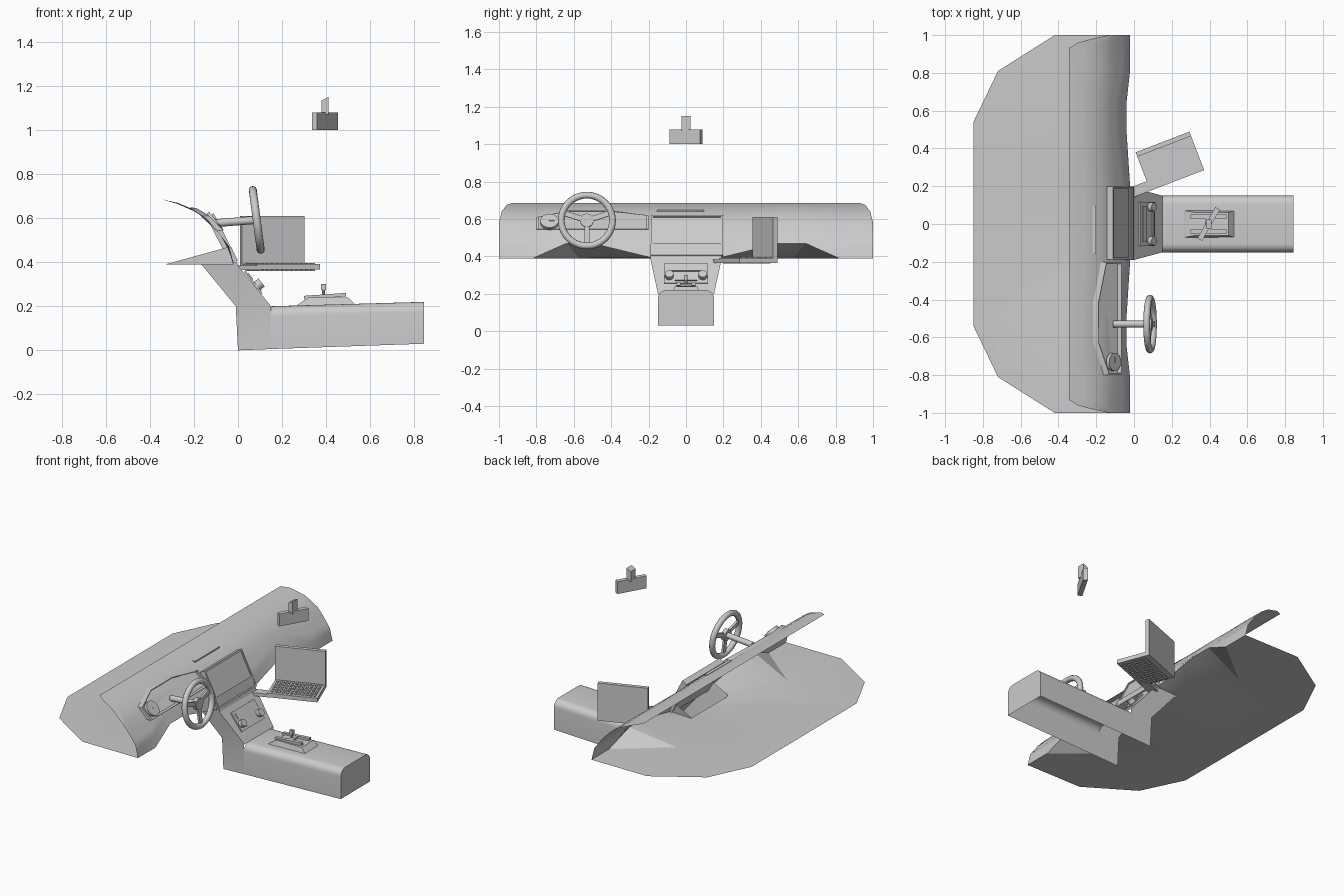
import bpy, bmesh, math
from mathutils import Matrix, Vector

cube = bpy.data.objects.get("Cube")
if cube:
    bpy.data.objects.remove(cube, do_unlink=True)

grey = bpy.data.materials.new("plain grey")
grey.use_nodes = True
grey.diffuse_color = (0.6, 0.6, 0.6, 1)
grey.node_tree.nodes["Principled BSDF"].inputs["Base Color"].default_value = (0.6, 0.6, 0.6, 1)

T = Matrix.Translation


def turn(deg, axis):
    return Matrix.Rotation(math.radians(deg), 4, axis)


def finish(name, bm, frame=None, angle=35):
    mesh = bpy.data.meshes.new(name)
    bm.to_mesh(mesh)
    bm.free()
    obj = bpy.data.objects.new(name, mesh)
    bpy.context.collection.objects.link(obj)
    mesh.materials.append(grey)
    if frame:
        obj.matrix_world = frame
    bpy.ops.object.select_all(action='DESELECT')
    obj.select_set(True)
    bpy.context.view_layer.objects.active = obj
    bpy.ops.object.shade_smooth_by_angle(angle=math.radians(angle))
    return obj


def box(name, center, size, frame=None):
    bm = bmesh.new()
    bmesh.ops.create_cube(bm, size=1, matrix=T(center) @ Matrix.Diagonal((*size, 1)))
    return finish(name, bm, frame)


def rod(name, center, radius, depth, frame=None, sides=20):
    bm = bmesh.new()
    bmesh.ops.create_cone(bm, cap_ends=True, segments=sides, radius1=radius,
                          radius2=radius, depth=depth, matrix=T(center))
    return finish(name, bm, frame)


def shell(name, verts, faces, mirror=False, angle=35):
    """Open sheet; optionally mirrored over the y = 0 plane."""
    bm = bmesh.new()
    for sign in ((1, -1) if mirror else (1,)):
        vs = [bm.verts.new((x, sign * y, z)) for x, y, z in verts]
        for f in faces:
            bm.faces.new([vs[i] for i in (f if sign == 1 else f[::-1])])
    bmesh.ops.remove_doubles(bm, verts=bm.verts, dist=1e-5)
    return finish(name, bm, None, angle)


def lerp(table, v):
    """Piecewise linear lookup."""
    for (a, p), (b, q) in zip(table, table[1:]):
        if v <= b:
            return p + (q - p) * max(0, (v - a) / (b - a))
    return table[-1][1]


# Windscreen shelf with a raised knee bump on each side
Z = 0.39
shell("windscreen_shelf",
      [(-.85, 0, Z), (-.85, .54, Z), (-.72, .81, Z), (-.42, 1, Z), (-.02, 1, Z), (-.02, .82, Z),
       (-.04, .64, .47), (-.04, .5, .47), (-.02, .19, .395), (-.17, .19, Z), (-.33, .57, Z), (-.17, 0, Z)],
      [(11, 9, 10, 1, 0), (10, 3, 2, 1), (10, 5, 4, 3), (10, 6, 5), (10, 7, 6), (9, 8, 7, 10)],
      mirror=True, angle=20)

# Curved dashboard sheet, trimmed at its corners and over the knees
PROFILE = [(.39, -.02), (.47, -.04), (.51, -.07), (.55, -.1), (.6, -.145),
           (.64, -.205), (.67, -.275), (.685, -.345)]
LOWER = [(0, .395), (.19, .395), (.5, .47), (.64, .47), (.82, Z), (1, Z)]
UPPER = [(0, .685), (.93, .685), (.96, .675), (.985, .64), (1, .58)]


def dash_x(z):
    return lerp(PROFILE, z)


stations = sorted({s * y for y in (.19, .5, .64, .82, .93, .96, .985, 1) for s in (1, -1)})
ROWS = 14
bm = bmesh.new()
grid = []
for y in stations:
    lo, hi = lerp(LOWER, abs(y)), lerp(UPPER, abs(y))
    zs = [lo + (hi - lo) * i / ROWS for i in range(ROWS + 1)]
    grid.append([bm.verts.new((dash_x(z), y, z)) for z in zs])
for a, b in zip(grid, grid[1:]):
    for i in range(ROWS):
        bm.faces.new((a[i], b[i], b[i + 1], a[i + 1]))
finish("dashboard", bm, None, 60)

# Instrument hood: raised rim around a recessed panel
rim = [(-.8, .545), (-.8, .61), (-.63, .645), (-.41, .645), (-.2, .62), (-.2, .545)]
n = len(rim)
verts = []
for lift, shrink in ((-.005, 1), (.03, 1), (.03, .96), (.01, .96)):
    verts += [(dash_x(z) + lift, -.5 + (y + .5) * shrink, .59 + (z - .59) * (1.6 * shrink - .6))
              for y, z in rim]
faces = [(r * n + i, r * n + (i + 1) % n, (r + 1) * n + (i + 1) % n, (r + 1) * n + i)
         for r in range(3) for i in range(n)]
shell("instrument_hood", verts, faces + [tuple(range(3 * n, 4 * n))[::-1]])

# Gauge with needle
gauge = T((-.108, -.73, .585)) @ turn(50, 'Y')
rod("gauge", (0, 0, 0), .048, .02, gauge, 28)
box("gauge_needle", (0, .012, .012), (.006, .03, .005), gauge)

# Centre screen
screen = T((-.068, 0, .508)) @ turn(63, 'Y')
box("centre_screen", (0, .005, -.008), (.24, .385, .03), screen)
for s in (1, -1):
    box("screen_side_rim", (0, .005 + s * .187, .01), (.24, .01, .008), screen)
    box("screen_end_rim", (s * .115, .005, .01), (.01, .385, .008), screen)
box("dash_vent", (-.21, -.03, .645), (.02, .25, .008))

# Centre stack sides and front
shell("centre_stack",
      [(-.17, .19, .395), (-.01, .15, .2), (0, .15, 0), (.15, .15, .006), (.15, .15, .2),
       (0, .19, .385), (-.03, .19, .47), (.15, 0, .2), (0, 0, .385), (-.03, 0, .47)],
      [(0, 6, 5, 1), (1, 5, 4), (1, 4, 3, 2), (5, 8, 7, 4), (6, 9, 8, 5)], mirror=True, angle=15)

# Radio plate with knobs
radio = T((.07, 0, .3025)) @ turn(52.9, 'Y')
box("radio_plate", (-.005, 0, .003), (.13, .235, .008), radio)
box("radio_display", (-.035, 0, .009), (.035, .19, .006), radio)
box("radio_slot", (.04, 0, .009), (.012, .12, .006), radio)
for s in (1, -1):
    rod("radio_knob", (.018, s * .09, .018), .023, .03, radio)

# Tunnel console, open underneath, with rounded shoulders and an end wall
bm = bmesh.new()
rings = []
for x, foot, top in ((.148, .006, .2), (.845, .03, .22)):
    arc = [(.105 + .045 * math.cos(a), top - .045 + .045 * math.sin(a))
           for a in (math.pi / 2 * i / 6 for i in range(7))]
    half = [(.15, foot)] + arc
    outline = half + [(-y, z) for y, z in reversed(half)]
    rings.append([bm.verts.new((x, y, z)) for y, z in outline])
for i in range(len(rings[0]) - 1):
    bm.faces.new((rings[0][i], rings[1][i], rings[1][i + 1], rings[0][i + 1]))
bm.faces.new(rings[1])
finish("tunnel_console", bm)

# Shifter base, slot rails and lever
bm = bmesh.new()
bmesh.ops.create_cube(bm, size=1, matrix=T((.4, 0, .22)) @ Matrix.Diagonal((.28, .145, .04, 1)))
for v in bm.verts:
    if v.co.z > .22:
        v.co.x = .41 + (v.co.x - .4) * .65
        v.co.y *= .85
finish("shifter_base", bm)
rails = T((.395, 0, .246)) @ turn(-4, 'Y')
for s in (1, -1):
    box("shifter_rail", (0, s * .04, 0), (.19, .022, .016), rails)
box("shifter_bridge", (0, 0, 0), (.03, .08, .012), rails)
rod("shift_lever", (.388, 0, .265), .007, .05, sides=10)
box("shift_knob", (.388, 0, .288), (.022, .022, .026))

# Steering wheel, spokes, hub and column
wheel = T((.085, -.53, .592)) @ turn(82.5, 'Y')
bpy.ops.mesh.primitive_torus_add(major_radius=.137, minor_radius=.018,
                                 major_segments=40, minor_segments=12)
ring = bpy.context.object
ring.name = "steering_wheel_rim"
ring.data.materials.append(grey)
ring.matrix_world = wheel
bpy.ops.object.shade_smooth_by_angle(angle=math.radians(60))
for a in (0, 108, -108):
    box("steering_spoke", (.07, 0, 0), (.13, .028, .014), wheel @ turn(a, 'Z'))
rod("steering_hub", (0, 0, -.002), .036, .026, wheel)
rod("steering_column", (0, 0, -.1), .018, .19, wheel @ turn(3, 'Y'))

# Laptop on a swing arm, with rows of keys
laptop = T((.19, .3325, 0)) @ turn(21, 'Z')
box("laptop_base", (0, 0, .379), (.305, .218, .026), laptop)
box("laptop_screen", (0, .0965, .5), (.305, .025, .22), laptop)
box("laptop_arm", (-.19, -.082, .375), (.12, .054, .02), laptop)
keys = box("laptop_keys", (-.13, -.08, .379), (.015, .022, .036), laptop)
for axis, count, step in ((0, 12, .0236), (1, 5, .036)):
    mod = keys.modifiers.new("repeat", 'ARRAY')
    mod.count = count
    mod.use_relative_offset = False
    mod.use_constant_offset = True
    offset = Vector((0, 0, 0))
    offset[axis] = step
    mod.constant_offset_displace = offset

# Rear-view mirror and its stem with a slanted top
box("mirror", (0, 0, 0), (.028, .19, .08), T((.395, 0, 1.04)) @ turn(-30, 'Z'))
bm = bmesh.new()
bmesh.ops.create_cube(bm, size=1, matrix=T((.395, 0, 1.11)) @ Matrix.Diagonal((.03, .05, .08, 1)))
for v in bm.verts:
    if v.co.z > 1.11 and v.co.x < .395:
        v.co.z -= .015
finish("mirror_stem", bm)
